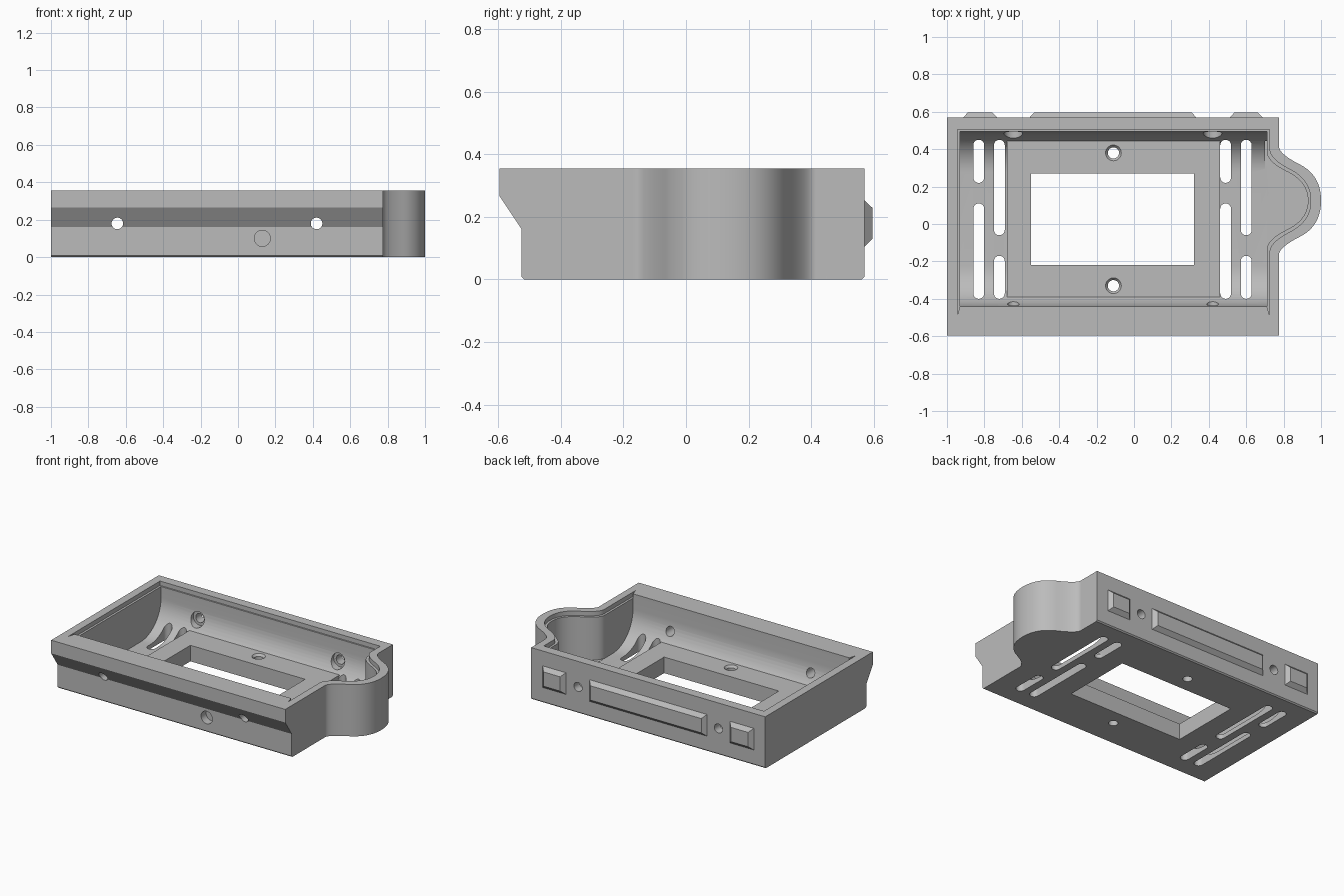
import bpy, bmesh, math

cube = bpy.data.objects.get("Cube")
if cube:
    bpy.data.objects.remove(cube, do_unlink=True)

grey = bpy.data.materials.new("plain_grey")
grey.use_nodes = True
grey.diffuse_color = (0.5, 0.5, 0.5, 1)
grey.node_tree.nodes["Principled BSDF"].inputs["Base Color"].default_value = (0.5, 0.5, 0.5, 1)


def prism(name, pts, axis, a, b, end_pts=None):
    """Extrude a 2D outline along an axis; end_pts gives a tapered far end."""
    place = {"x": lambda p, t: (t, p[0], p[1]),
             "y": lambda p, t: (p[0], t, p[1]),
             "z": lambda p, t: (p[0], p[1], t)}[axis]
    bm = bmesh.new()
    lo = [bm.verts.new(place(p, a)) for p in pts]
    hi = [bm.verts.new(place(p, b)) for p in (end_pts or pts)]
    n = len(pts)
    bm.faces.new(lo)
    bm.faces.new(hi)
    for i in range(n):
        j = (i + 1) % n
        bm.faces.new((lo[i], lo[j], hi[j], hi[i]))
    bmesh.ops.recalc_face_normals(bm, faces=bm.faces)
    mesh = bpy.data.meshes.new(name)
    bm.to_mesh(mesh)
    bm.free()
    mesh.materials.append(grey)
    ob = bpy.data.objects.new(name, mesh)
    bpy.context.collection.objects.link(ob)
    return ob


def combine(target, other, operation="DIFFERENCE"):
    mod = target.modifiers.new("combine", "BOOLEAN")
    mod.operation = operation
    mod.solver = "EXACT"
    mod.object = other
    bpy.context.view_layer.objects.active = target
    bpy.ops.object.modifier_apply(modifier=mod.name)
    bpy.data.objects.remove(other, do_unlink=True)


def rect(x0, x1, y0, y1):
    return [(x0, y0), (x1, y0), (x1, y1), (x0, y1)]


def circle(cx, cy, r, n=32):
    return [(cx + r * math.cos(2 * math.pi * i / n),
             cy + r * math.sin(2 * math.pi * i / n)) for i in range(n)]


def arc(cx, cy, r, start, end, n=16):
    angles = [math.radians(start + (end - start) * i / n) for i in range(n + 1)]
    return [(cx + r * math.cos(t), cy + r * math.sin(t)) for t in angles]


BULGE_Y = 0.125


def bulge(base, tip, mouth, shoulder, nose):
    """Rounded side bulge outline, running from back to front."""
    half = [(base, mouth), (base, shoulder), (tip, nose)]
    pts = half + [(x, -y) for x, y in reversed(half)]
    for _ in range(4):
        cut = [pts[0]]
        for p, q in zip(pts, pts[1:]):
            cut += [tuple(u * 0.75 + v * 0.25 for u, v in zip(p, q)),
                    tuple(u * 0.25 + v * 0.75 for u, v in zip(p, q))]
        pts = cut + [pts[-1]]
    return [(x, y + BULGE_Y) for x, y in pts]


# Outer shell with overhanging front lip, plus the side bulge
TOP = 0.355
shell = [(-0.517, 0), (-0.525, 0.008), (-0.525, 0.16), (-0.595, 0.265),
         (-0.595, TOP), (0.57, TOP), (0.57, 0.008), (0.562, 0)]
tray = prism("tray_body", shell, "x", -1, 0.775)
outer = bulge(0.775, 1.0, 0.33, 0.25, 0.135)
outer = [(0.74, outer[0][1])] + outer + [(0.74, outer[-1][1])]
combine(tray, prism("side_bulge", outer, "z", 0, TOP), "UNION")

# Cavity with rounded lower edges
FLOOR, R = 0.03, 0.22
cavity = ([(-0.44, 0.5)] + arc(-0.44 + R, FLOOR + R, R, 180, 270)
          + arc(0.495 - R, FLOOR + R, R, 270, 360) + [(0.495, 0.5)])
combine(tray, prism("cavity_cutter", cavity, "x", -0.93, 0.71))
inner = bulge(0.71, 0.93, 0.32, 0.208, 0.1)
inner = [(0.7, inner[0][1])] + inner + [(0.7, inner[-1][1])]
combine(tray, prism("bulge_cutter", inner, "z", FLOOR + 0.001, 0.5))

# Shallow step around the rim
step = ([(-0.945, 0.505), (0.725, 0.505)] + bulge(0.725, 0.945, 0.33, 0.222, 0.11)
        + [(0.725, -0.49), (0.71, -0.439), (-0.93, -0.439), (-0.945, -0.49)])
combine(tray, prism("rim_cutter", step, "z", 0.325, 0.5))

# Raised platform with its window and two countersunk holes
PLATE = 0.11
combine(tray, prism("platform", rect(-0.68, 0.46, -0.42, 0.47), "z", 0.01, PLATE), "UNION")
combine(tray, prism("window_cutter", rect(-0.55, 0.32, -0.22, 0.27), "z", -0.1, 0.3))
for y in (0.38, -0.33):
    combine(tray, prism("screw_cutter", circle(-0.11, y, 0.03), "z", -0.1, 0.3))
    combine(tray, prism("sink_cutter", circle(-0.11, y, 0.03), "z", PLATE - 0.015,
                        PLATE + 0.001, circle(-0.11, y, 0.043)))

# Ventilation slots: the two length patterns alternate
long_front = [(-0.4, 0.11), (0.22, 0.45)]
long_back = [(-0.4, -0.17), (-0.06, 0.45)]
W = 0.029
for x, spans in ((-0.83, long_front), (-0.72, long_back),
                 (0.49, long_front), (0.6, long_back)):
    for y0, y1 in spans:
        slot = arc(x, y0 + W, W, 180, 360) + arc(x, y1 - W, W, 0, 180)
        combine(tray, prism("slot_cutter", slot, "z", -0.1, 0.3))

# Through holes front to back, counterbored inside the back wall
for x in (-0.645, 0.42):
    combine(tray, prism("bolt_cutter", circle(x, 0.18, 0.031), "y", -0.8, 0.8))
    combine(tray, prism("bore_cutter", circle(x, 0.18, 0.05), "y", 0.3, 0.508))

# Blind hole in the front
combine(tray, prism("blind_hole_cutter", circle(0.13, 0.1, 0.043), "y", -0.7, -0.47))

# Chamfered pads on the back
C = 0.027
for name, x0, x1 in (("right_back_pad", -0.915, -0.73), ("middle_back_pad", -0.56, 0.335),
                     ("left_back_pad", 0.51, 0.69)):
    prism(name, rect(x0, x1, 0.103, 0.255), "y", 0.568, 0.596,
          rect(x0 + C, x1 - C, 0.103 + C, 0.255 - C))

# Smooth the curves, keep the edges sharp
bpy.ops.object.select_all(action="DESELECT")
tray.select_set(True)
bpy.context.view_layer.objects.active = tray
bpy.ops.object.shade_smooth_by_angle(angle=math.radians(25))
